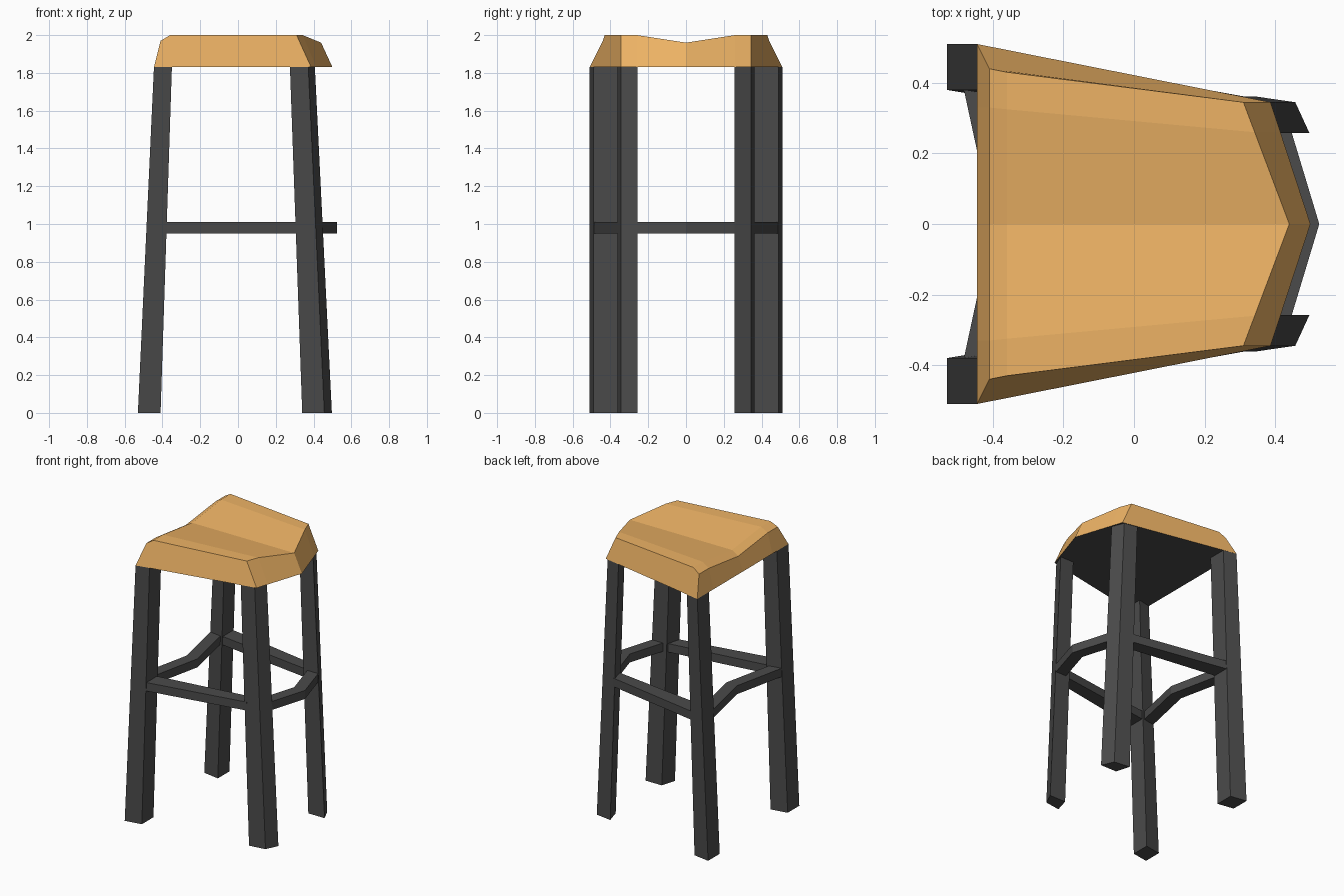
import bpy

if "Cube" in bpy.data.objects:
    bpy.data.objects.remove(bpy.data.objects["Cube"])

def material(name, color):
    m = bpy.data.materials.new(name)
    m.diffuse_color = color
    m.use_nodes = True
    m.node_tree.nodes["Principled BSDF"].inputs["Base Color"].default_value = m.diffuse_color
    return m

wood = material("wood", (0.85, 0.45, 0.13, 1))
dark = material("dark_metal", (0.07, 0.07, 0.07, 1))

def make(name, verts, faces, mats, mirror=False):
    me = bpy.data.meshes.new(name)
    me.from_pydata(verts, [], faces)
    for m in mats:
        me.materials.append(m)
    ob = bpy.data.objects.new(name, me)
    bpy.context.collection.objects.link(ob)
    # consistent outward normals
    import bmesh
    bm = bmesh.new()
    bm.from_mesh(me)
    bmesh.ops.recalc_face_normals(bm, faces=bm.faces)
    bm.to_mesh(me)
    bm.free()
    if mirror:
        mod = ob.modifiers.new("Mirror", 'MIRROR')
        mod.use_axis = (False, True, False)
        mod.use_mirror_merge = False
    return ob

def loft(rings):
    """Closed rings joined by quads and capped at both ends."""
    n = len(rings[0])
    verts = [p for r in rings for p in r]
    faces = [(i * n + j, i * n + (j + 1) % n, (i + 1) * n + (j + 1) % n, (i + 1) * n + j)
             for i in range(len(rings) - 1) for j in range(n)]
    faces += [tuple(range(n)), tuple(range(len(verts) - n, len(verts)))]
    return verts, faces

def prism(low, high, z0, z1):
    return loft([[(x, y, z0) for x, y in low], [(x, y, z1) for x, y in high]])

# Seat: x-z profiles at the rim, the crease and the centre dip, mirrored in y
rim = [(-.445, .51, 1.83), (-.41, .44, 1.97), (-.36, .43, 2), (.31, .345, 2), (.387, .345, 1.83)]
crease = [(-.445, .33, 1.83), (-.41, .33, 1.97), (-.36, .325, 2), (.342, .26, 2), (.415, .26, 1.83)]
centre = [(-.445, 0, 1.83), (-.41, 0, 1.93), (-.36, 0, 1.96), (.44, 0, 1.96), (.5, 0, 1.83)]
flip = lambda ring: [(x, -y, z) for x, y, z in ring]
seat = make("seat", *loft([rim, crease, centre, flip(crease), flip(rim)]), [wood, dark])
for p in seat.data.polygons:
    if all(seat.data.vertices[v].co.z < 1.84 for v in p.vertices):
        p.material_index = 1  # dark underside

# Splayed, tapering legs
make("back_legs", *prism([(-.53, .51), (-.41, .49), (-.41, .36), (-.53, .38)],
                         [(-.445, .51), (-.35, .49), (-.35, .36), (-.445, .38)], 0, 1.83), [dark], True)
make("front_legs", *prism([(.34, .362), (.457, .345), (.497, .258), (.37, .258)],
                          [(.275, .362), (.372, .345), (.407, .258), (.3, .258)], 0, 1.83), [dark], True)

# Side rails
side = [(-.39, .488), (.32, .36), (.33, .27), (-.39, .37)]
make("side_rails", *prism(side, side, .95, 1.01), [dark], True)

# Chevron rails at the front and back
def chevron(name, end_x, end_y, apex_x, width):
    outline = [(end_x, end_y), (apex_x, 0), (end_x, -end_y),
               (end_x + width, -end_y), (apex_x + width, 0), (end_x + width, end_y)]
    low = [(x, y, .95) for x, y in outline]
    high = [(x, y, 1.01) for x, y in outline]
    verts, faces = loft([low, high])
    # split the concave caps along the middle
    faces = faces[:-2] + [(0, 1, 4, 5), (1, 2, 3, 4), (6, 7, 10, 11), (7, 8, 9, 10)]
    make(name, verts, faces, [dark])

chevron("back_rail", -.483, .385, -.40, .085)
chevron("front_rail", .36, .265, .44, .085)
